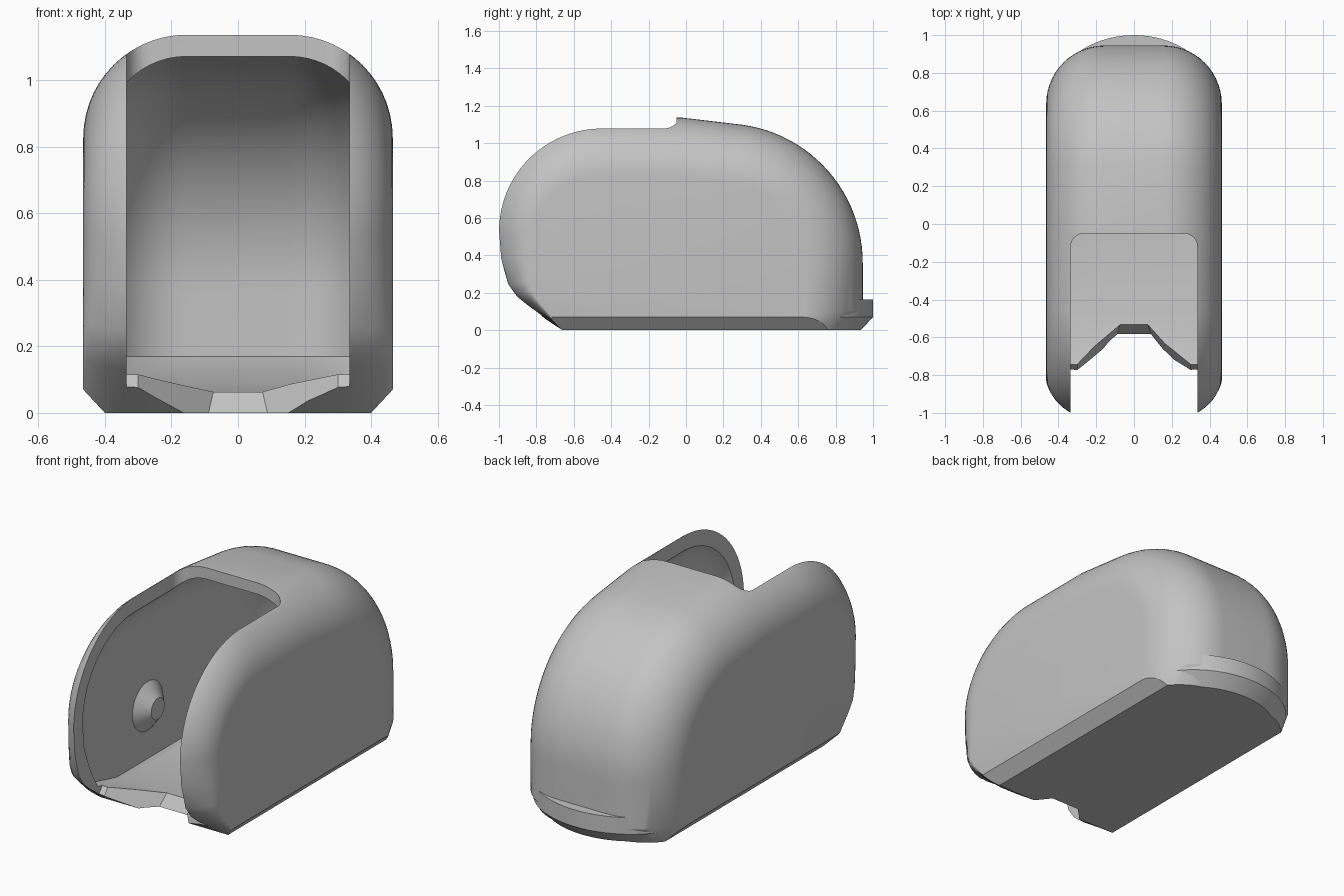
import bpy, bmesh, math
from mathutils import Vector

if "Cube" in bpy.data.objects:
    bpy.data.objects.remove(bpy.data.objects["Cube"])

grey = bpy.data.materials.new("plain grey")
grey.diffuse_color = (0.55, 0.55, 0.55, 1)
grey.use_nodes = True
grey.node_tree.nodes["Principled BSDF"].inputs["Base Color"].default_value = grey.diffuse_color


def make_object(name, bm):
    bmesh.ops.recalc_face_normals(bm, faces=bm.faces)
    mesh = bpy.data.meshes.new(name)
    bm.to_mesh(mesh)
    bm.free()
    mesh.materials.append(grey)
    ob = bpy.data.objects.new(name, mesh)
    bpy.context.collection.objects.link(ob)
    return ob


def loft(rings):
    """Closed solid through matching rings of points."""
    bm = bmesh.new()
    rows = [[bm.verts.new(p) for p in ring] for ring in rings]
    n = len(rows[0])
    for a, b in zip(rows, rows[1:]):
        for i in range(n):
            j = (i + 1) % n
            bm.faces.new((a[i], a[j], b[j], b[i]))
    bm.faces.new(rows[0])
    bm.faces.new(rows[-1][::-1])
    return bm


def side_profile(m, lower_front, lower_rear):
    """Points (y, z, inward y, inward z), starting at the top front, set in by m."""
    pts = []
    for i in range(25):                                   # rear dome
        a = math.radians(82 - 82 * i / 24)
        c, s = math.cos(a), math.sin(a)
        pts.append((0.2 + (0.745 - m) * c, 0.36 + (0.745 - m) * s, -c, -s))
    pts += lower_rear + lower_front
    for i in range(25):                                   # front dome
        a = math.radians(180 - 90 * i / 24)
        c, s = math.cos(a), math.sin(a)
        pts.append((-0.45 + (0.596 - m) * c, 0.53 + (0.606 - m) * s, -0.8 * c, -s))
    pts.append((-0.02, 1.136 - m, 0, -1))
    return pts


def rounded_solid(profile, half_width, r, steps=14):
    """Sweep the profile across x, rounding it in towards both sides."""
    half = []
    for i in range(steps + 1):
        t = math.pi / 2 * i / steps
        half.append((half_width - r + r * math.sin(t), r * (1 - math.cos(t))))
    stations = [(-x, d) for x, d in reversed(half)] + half
    return loft([[(x, y + dy * d, z + dz * d) for y, z, dy, dz in profile]
                 for x, d in stations])


# Outer shell with chamfered lower side edges
outer = side_profile(
    0,
    [(-0.66, 0, 0, 0), (-0.85, 0.12, 0.16, 0.16), (-0.92, 0.17, 0.3, 0.16),
     (-0.98, 0.24, 0.5, 0.12), (-1.03, 0.38, 0.72, 0.06)],
    [(0.945, 0.1, -1, 0), (0.88, 0, -1, 0)])
bm = rounded_solid(outer, 0.465, 0.31)
for side in (-1, 1):
    cut = bmesh.ops.bisect_plane(
        bm, geom=bm.verts[:] + bm.edges[:] + bm.faces[:],
        plane_co=(0.4 * side, 0, 0), plane_no=Vector((0.07 * side, 0, -0.065)).normalized(),
        clear_outer=True)
    edges = [e for e in cut["geom_cut"] if isinstance(e, bmesh.types.BMEdge) and e.is_boundary]
    bmesh.ops.holes_fill(bm, edges=edges, sides=0)
shell = make_object("shell", bm)

# Rounded heel of the base, with a chamfered lower edge
def heel_ring(z, inset):
    return [((0.465 - inset) * math.cos(math.pi * i / 40),
             0.6 + (0.4 - inset) * math.sin(math.pi * i / 40), z) for i in range(41)]

heel = make_object("base_heel", loft([heel_ring(0, 0.065), heel_ring(0.07, 0), heel_ring(0.165, 0)]))

# Cutter: hollow interior
inner = side_profile(
    0.065,
    [(-0.52, 0.06, 0, 0), (-0.78, 0.125, 0, 0), (-0.89, 0.24, 0.5, 0.1), (-0.96, 0.38, 0.72, 0.06)],
    [(0.88, 0.17, -1, 0), (0.80, 0.13, -1, 0), (0.5, 0.06, 0, 0)])
cavity = make_object("cavity_cutter", rounded_solid(inner, 0.40, 0.245))

# Cutter: open slot through the top and front, rounded at its rear corners
plan = [(-0.335, -1.2), (0.335, -1.2)]
for cx, start in ((0.265, 0), (-0.265, 90)):
    for i in range(9):
        a = math.radians(start + 90 * i / 8)
        plan.append((cx + 0.07 * math.cos(a), -0.12 + 0.07 * math.sin(a)))
slot = make_object("slot_cutter", loft([[(x, y, z) for x, y in plan] for z in (0.2, 1.4)]))

# Cutter: sloped notch in the front of the floor
def notch_ring(z, shift, tip):
    right = [(0.335, -1.2), (0.335, -0.83 + shift), (0.3, -0.83 + shift), (tip, -0.58 + shift)]
    return [(x, y, z) for x, y in right] + [(-x, y, z) for x, y in reversed(right)]

notch = make_object("notch_cutter", loft([notch_ring(-0.05, -0.04, 0.1), notch_ring(0.21, 0.16, 0.04)]))


def subtract(ob, cutters):
    bpy.ops.object.select_all(action='DESELECT')
    bpy.context.view_layer.objects.active = ob
    ob.select_set(True)
    for c in cutters:
        mod = ob.modifiers.new("cut", 'BOOLEAN')
        mod.operation, mod.solver, mod.object = 'DIFFERENCE', 'EXACT', c
        bpy.ops.object.modifier_apply(modifier=mod.name)
    bpy.ops.object.shade_smooth_by_angle(angle=math.radians(25))


subtract(shell, [cavity, slot, notch])
subtract(heel, [cavity])
for c in (cavity, slot, notch):
    c.hide_render = True
    bpy.data.objects.remove(c)

# Tapered axle bosses on the inner walls
for side, label in ((-1, "left"), (1, "right")):
    bpy.ops.mesh.primitive_cone_add(
        vertices=40, radius1=0.14, radius2=0.06, depth=0.065,
        location=(side * 0.3685, -0.24, 0.36), rotation=(0, -side * math.pi / 2, 0))
    boss = bpy.context.object
    boss.name = label + "_axle_boss"
    boss.data.materials.append(grey)
    bpy.ops.object.shade_smooth_by_angle(angle=math.radians(25))
